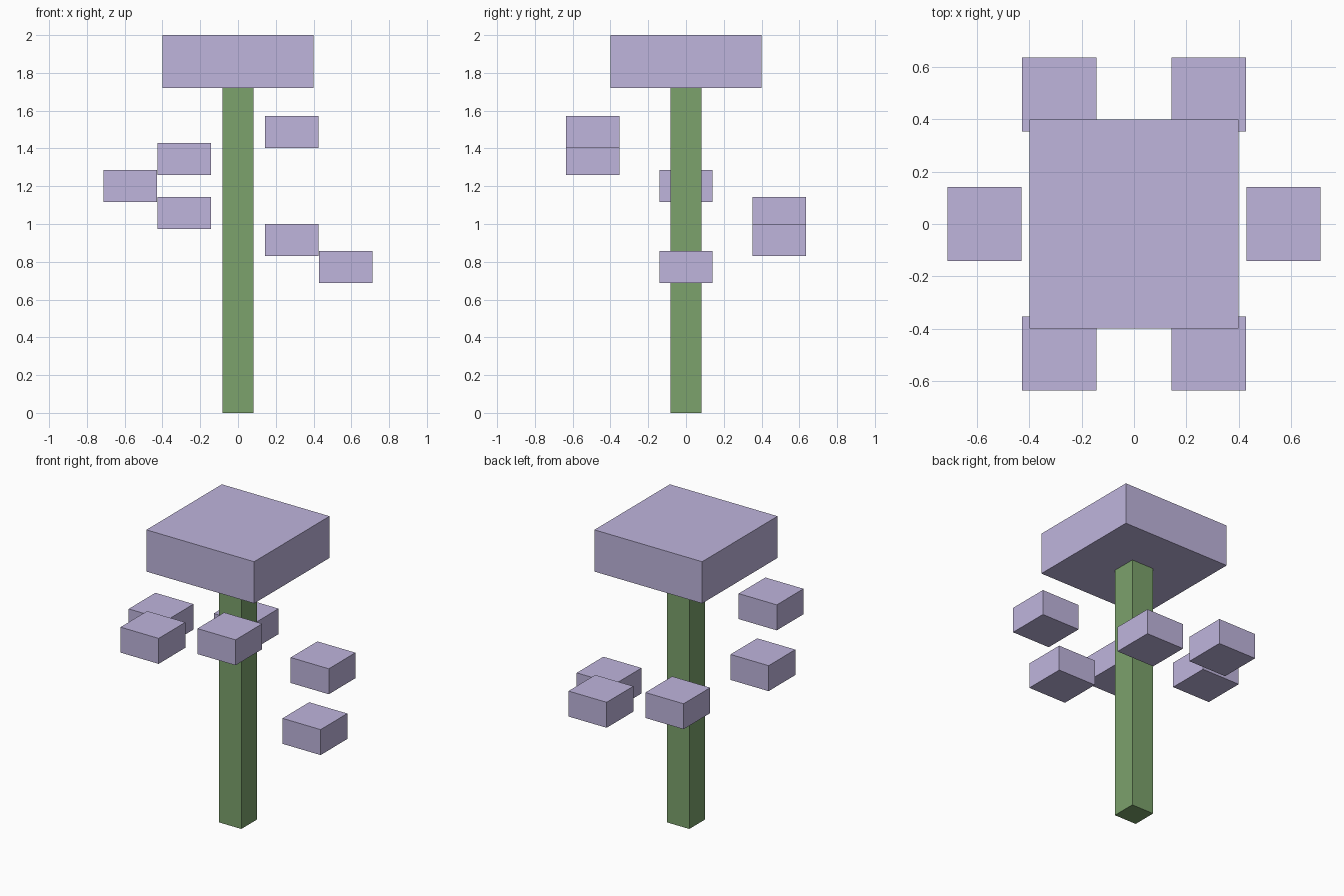
import bpy
from math import cos, sin, radians

if "Cube" in bpy.data.objects:
    bpy.data.objects.remove(bpy.data.objects["Cube"])


def material(name, rgb):
    mat = bpy.data.materials.new(name)
    mat.diffuse_color = (*rgb, 1)
    mat.use_nodes = True
    mat.node_tree.nodes["Principled BSDF"].inputs["Base Color"].default_value = mat.diffuse_color
    return mat


def box(name, size, base, mat):
    """Axis-aligned box whose bottom face is centred on base."""
    x, y, z = base
    bpy.ops.mesh.primitive_cube_add(size=1, location=(x, y, z + size[2] / 2))
    obj = bpy.context.object
    obj.name = name
    obj.scale = size
    bpy.ops.object.transform_apply(location=False, rotation=False, scale=True)
    obj.data.materials.append(mat)
    return obj


green = material("stem_green", (0.20, 0.36, 0.15))
lilac = material("blossom_lilac", (0.52, 0.46, 0.72))

# Upright stem and the large block on top
box("stem", (0.165, 0.165, 1.72), (0, 0, 0), green)
box("top_blossom", (0.8, 0.8, 0.28), (0, 0, 1.72), lilac)

# Six small blossoms rising in a spiral around the stem
for i in range(6):
    angle = radians(60 * i)
    box(f"small_blossom_{i + 1}", (0.283, 0.283, 0.171),
        (0.571 * cos(angle), 0.571 * sin(angle), 0.687 + 0.143 * i), lilac)
